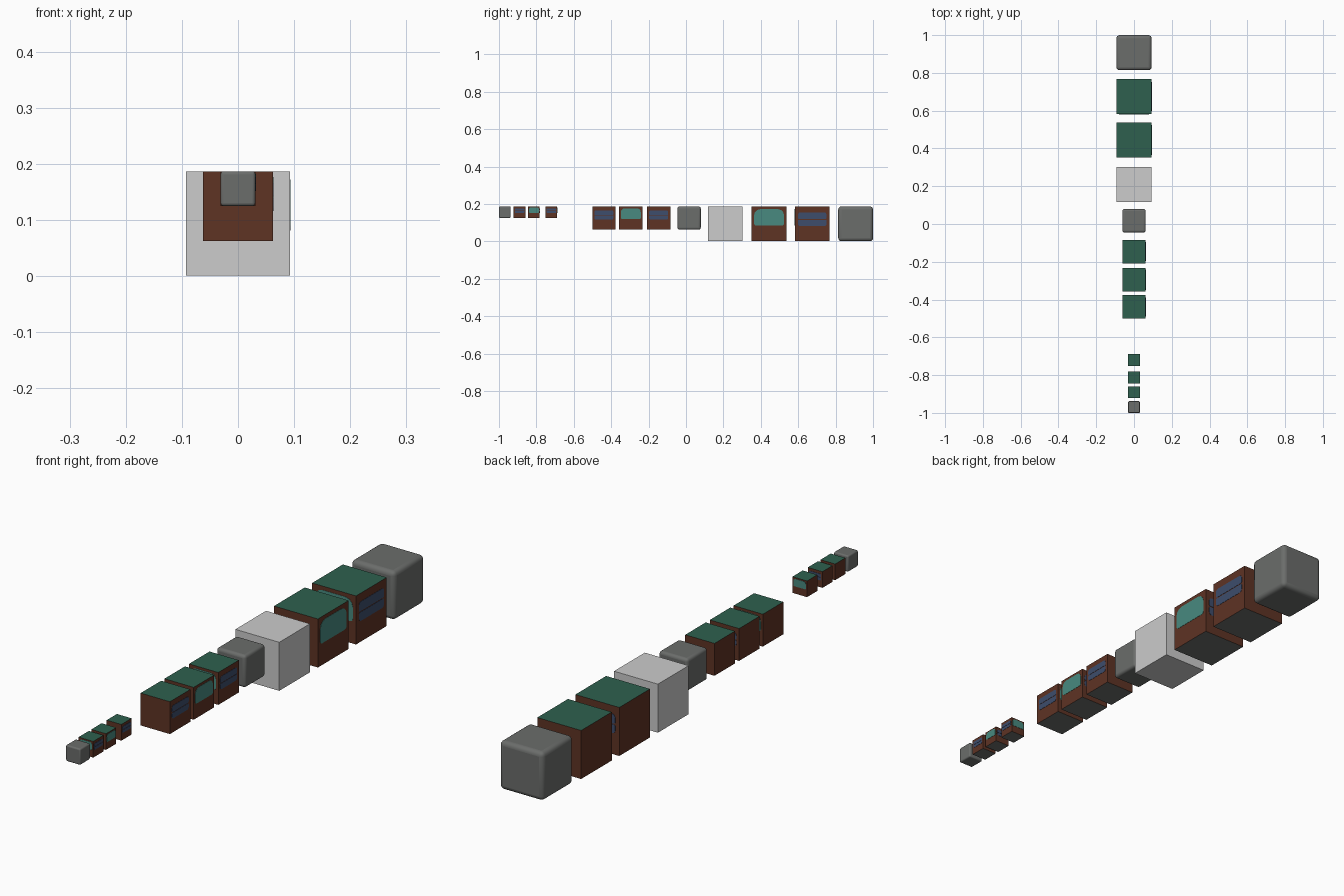
import bpy, bmesh, math
from mathutils import Matrix, Vector

if "Cube" in bpy.data.objects:
    bpy.data.objects.remove(bpy.data.objects["Cube"])


def material(name, rgb):
    m = bpy.data.materials.new(name)
    lin = [((c / 255 + 0.055) / 1.055) ** 2.4 for c in rgb]
    m.diffuse_color = (*lin, 1)
    m.use_nodes = True
    m.node_tree.nodes["Principled BSDF"].inputs["Base Color"].default_value = m.diffuse_color
    return m


GREY = material("stone grey", (107, 109, 107))
WHITE = material("pale grey", (204, 204, 204))
BROWN = material("brown", (94, 51, 36))
GREEN = material("green", (46, 96, 78))
TEAL = material("teal", (72, 138, 128))
BLUE = material("blue", (61, 77, 108))

TOP = 0.187  # all blocks hang from the same top height


def finish(bm, name, mats):
    me = bpy.data.meshes.new(name)
    bm.to_mesh(me)
    bm.free()
    for m in mats:
        me.materials.append(m)
    ob = bpy.data.objects.new(name, me)
    bpy.context.collection.objects.link(ob)
    return ob


def cube(name, y, size, mats):
    bm = bmesh.new()
    bmesh.ops.create_cube(bm, size=size)
    bmesh.ops.translate(bm, verts=bm.verts, vec=(0, y, TOP - size / 2))
    bm.normal_update()
    if len(mats) == 3:  # sides, top, underside
        for f in bm.faces:
            f.material_index = 1 if f.normal.z > 0.5 else 2 if f.normal.z < -0.5 else 0
    return finish(bm, name, mats)


def rounded_cube(name, y, size):
    ob = cube(name, y, size, [GREY])
    b = ob.modifiers.new("rounding", 'BEVEL')
    b.width = size * 0.09
    b.segments = 4
    bpy.context.view_layer.objects.active = ob
    ob.select_set(True)
    bpy.ops.object.shade_smooth_by_angle(angle=math.radians(40))
    ob.select_set(False)


def outline(u0, u1, v0, v1, top, bottom):
    # rectangle with rounded corners of two different radii
    pts = []
    for cu, cv, r, start in ((u1, v1, top, 0), (u0, v1, top, 90),
                             (u0, v0, bottom, 180), (u1, v0, bottom, 270)):
        ou = cu - r if cu == u1 else cu + r
        ov = cv - r if cv == v1 else cv + r
        for k in range(4):
            a = math.radians(start + 30 * k)
            pts.append((ou + r * math.cos(a), ov + r * math.sin(a)))
    return pts


TEAL_SHAPE = [outline(-0.43, 0.43, -0.05, 0.42, 0.17, 0.06)]
BLUE_SHAPE = [outline(-0.41, 0.41, 0.135, 0.33, 0.07, 0.03),
              outline(-0.41, 0.41, -0.07, 0.115, 0.03, 0.07)]


def panel(name, y, size, turn, shapes, mat):
    # thin plate on the +x side, turned about the block's vertical axis
    bm = bmesh.new()
    for pts in shapes:
        face = bm.faces.new([bm.verts.new((size / 2, u * size, v * size)) for u, v in pts])
        ext = bmesh.ops.extrude_face_region(bm, geom=[face])
        for v in ext["geom"]:
            if isinstance(v, bmesh.types.BMVert):
                v.co.x += 0.001
    bmesh.ops.recalc_face_normals(bm, faces=bm.faces)
    bm.transform(Matrix.Translation((0, y, TOP - size / 2)) @ Matrix.Rotation(math.radians(turn), 4, 'Z'))
    finish(bm, name, [mat])


# rounded end blocks and plain block
rounded_cube("large_rounded_block", 0.907, 0.186)
rounded_cube("medium_rounded_block", 0.017, 0.124)
rounded_cube("small_rounded_block", -0.969, 0.062)
cube("plain_block", 0.21, 0.186, [WHITE])

# painted blocks: name, y, size, teal panel turn, blue panel turn
BLOCKS = [
    ("large_block_back", 0.675, 0.186, -90, 0),
    ("large_block_front", 0.444, 0.186, 0, 90),
    ("medium_block_back", -0.146, 0.124, -90, 0),
    ("medium_block_middle", -0.295, 0.124, 0, 90),
    ("medium_block_front", -0.439, 0.124, 90, 0),
    ("small_block_back", -0.72, 0.062, 90, 0),
    ("small_block_middle", -0.813, 0.062, 0, 90),
    ("small_block_front", -0.89, 0.062, -90, 0),
]
for name, y, size, teal_turn, blue_turn in BLOCKS:
    cube(name, y, size, [BROWN, GREEN, GREY])
    panel(name + "_teal_panel", y, size, teal_turn, TEAL_SHAPE, TEAL)
    panel(name + "_blue_panel", y, size, blue_turn, BLUE_SHAPE, BLUE)
